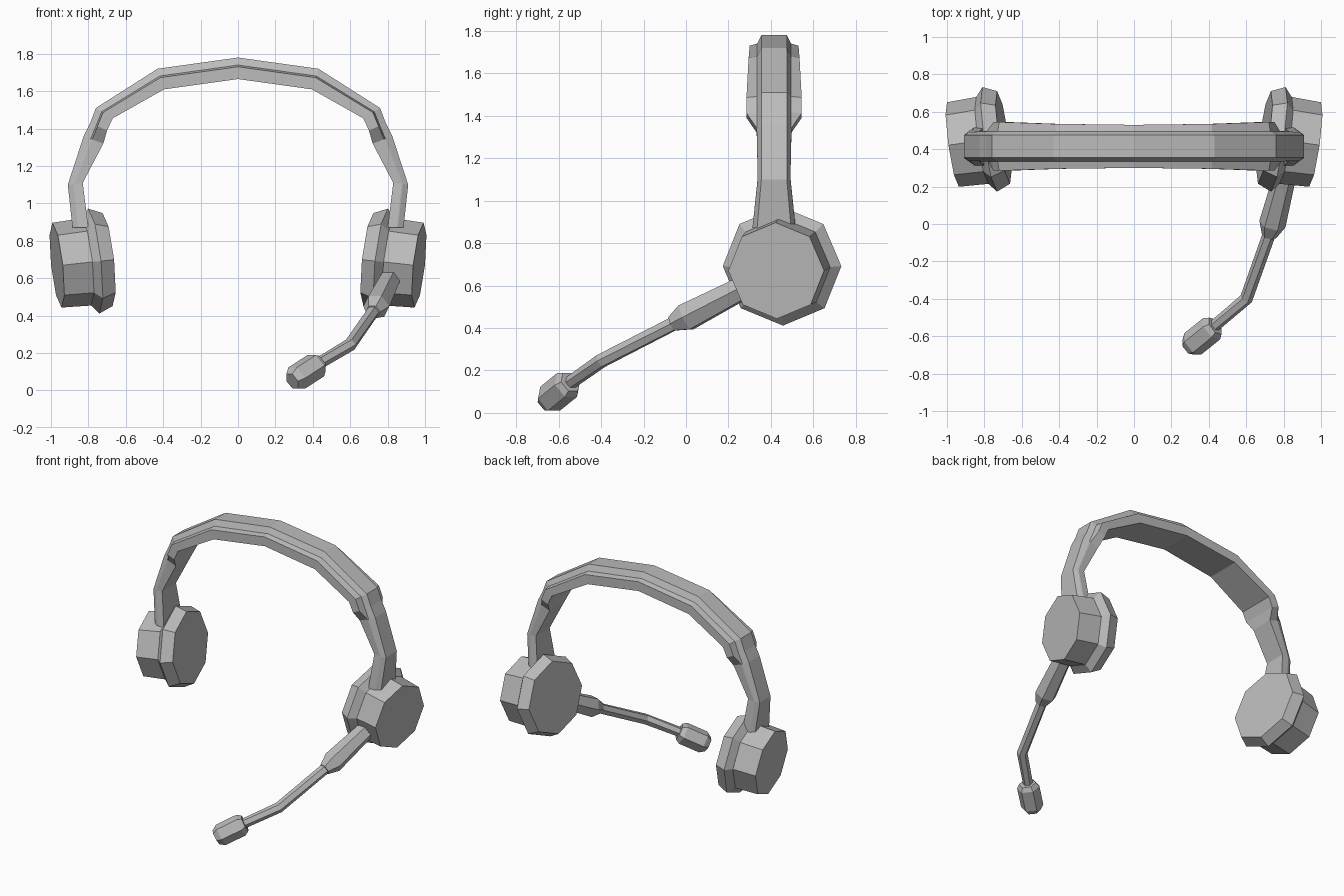
import bpy
from math import cos, sin, pi
from mathutils import Vector

cube = bpy.data.objects.get("Cube")
if cube:
    bpy.data.objects.remove(cube)

grey = bpy.data.materials.new("mid_grey")
grey.use_nodes = True
colour = (0.5, 0.5, 0.5, 1)
grey.diffuse_color = colour
grey.node_tree.nodes["Principled BSDF"].inputs["Base Color"].default_value = colour


def loft(name, rings):
    """Skin a list of equal-sized rings and cap both ends."""
    n = len(rings[0])
    verts = [v for ring in rings for v in ring]
    faces = [(r * n + i, r * n + (i + 1) % n, (r + 1) * n + (i + 1) % n, (r + 1) * n + i)
             for r in range(len(rings) - 1) for i in range(n)]
    faces += [tuple(reversed(range(n))), tuple(range(len(verts) - n, len(verts)))]
    mesh = bpy.data.meshes.new(name)
    mesh.from_pydata(verts, [], faces)
    mesh.materials.append(grey)
    obj = bpy.data.objects.new(name, mesh)
    bpy.context.collection.objects.link(obj)
    # consistent outward normals
    import bmesh
    bm = bmesh.new()
    bm.from_mesh(mesh)
    bmesh.ops.recalc_face_normals(bm, faces=bm.faces)
    bm.to_mesh(mesh)
    bm.free()
    return obj


def circle(centre, axis, radius, sides, turn=0.0):
    """Polygon ring around an axis, first corner pointing up."""
    axis = axis.normalized()
    side = axis.cross(Vector((0, 0, 1))).normalized()
    up = side.cross(axis)
    return [centre + radius * (cos(a) * up + sin(a) * side)
            for a in (turn + 2 * pi * i / sides for i in range(sides))]


def tube(name, stations, sides, turn=0.0):
    """Loft through (point, radius) stations."""
    pts = [Vector(p) for p, _ in stations]
    rings = []
    for i, (_, radius) in enumerate(stations):
        axis = pts[min(i + 1, len(pts) - 1)] - pts[max(i - 1, 0)]
        rings.append(circle(pts[i], axis, radius, sides, turn))
    return loft(name, rings)


# Headband: outer x, z, inner x, z, crown half width, shoulder, pad half width
BAND_Y = 0.415
half = [
    (0.00, 1.78, 0.00, 1.665, 0.06, 0.08, 0.115),
    (0.43, 1.72, 0.395, 1.61, 0.06, 0.08, 0.12),
    (0.76, 1.51, 0.67, 1.455, 0.06, 0.08, 0.13),
    (0.79, 1.43, 0.70, 1.39, 0.06, 0.08, 0.13),
    (0.825, 1.36, 0.72, 1.32, 0.06, 0.08, 0.082),
    (0.91, 1.10, 0.83, 1.11, 0.06, 0.075, 0.077),
    (0.885, 0.87, 0.80, 0.87, 0.08, 0.1, 0.102),
]


def band_ring(s, sign):
    ox, oz, ix, iz, crown, shoulder, pad = s
    profile = [(0, crown), (0.35, shoulder), (0.43, pad), (1, pad)]
    profile += [(t, -w) for t, w in reversed(profile)]
    return [Vector((sign * (ox + (ix - ox) * t), BAND_Y + w, oz + (iz - oz) * t))
            for t, w in profile]


loft("headband", [band_ring(s, -1) for s in reversed(half[1:])]
     + [band_ring(s, 1) for s in half])

# Ear cups: octagonal shell and flared cushion on a tilted axis
for side_name, sign in (("left", 1), ("right", -1)):
    axis = Vector((-sign, 0.14, 0.11)).normalized()
    outer = Vector((sign * 0.968, 0.425, 0.67))
    for part, steps in (("ear_cup", ((0, 0.228), (0.17, 0.235))),
                        ("ear_cushion", ((0.16, 0.235), (0.2, 0.282), (0.275, 0.25)))):
        loft(side_name + "_" + part,
             [circle(outer + axis * d, axis, r, 8) for d, r in steps])

# Microphone boom: thick sleeve, thin bent arm and capsule
tube("boom_sleeve", [((0.81, 0.27, 0.59), 0.06), ((0.74, 0.0, 0.45), 0.072),
                     ((0.722, -0.065, 0.42), 0.04)], 6, pi / 6)
tube("boom_arm", [((0.735, -0.02, 0.44), 0.035), ((0.60, -0.40, 0.245), 0.035),
                  ((0.40, -0.57, 0.125), 0.032)], 6, pi / 6)
tube("microphone", [((0.435, -0.545, 0.145), 0.055), ((0.415, -0.56, 0.132), 0.073),
                    ((0.315, -0.64, 0.067), 0.073), ((0.29, -0.66, 0.05), 0.05)], 6, pi / 6)
